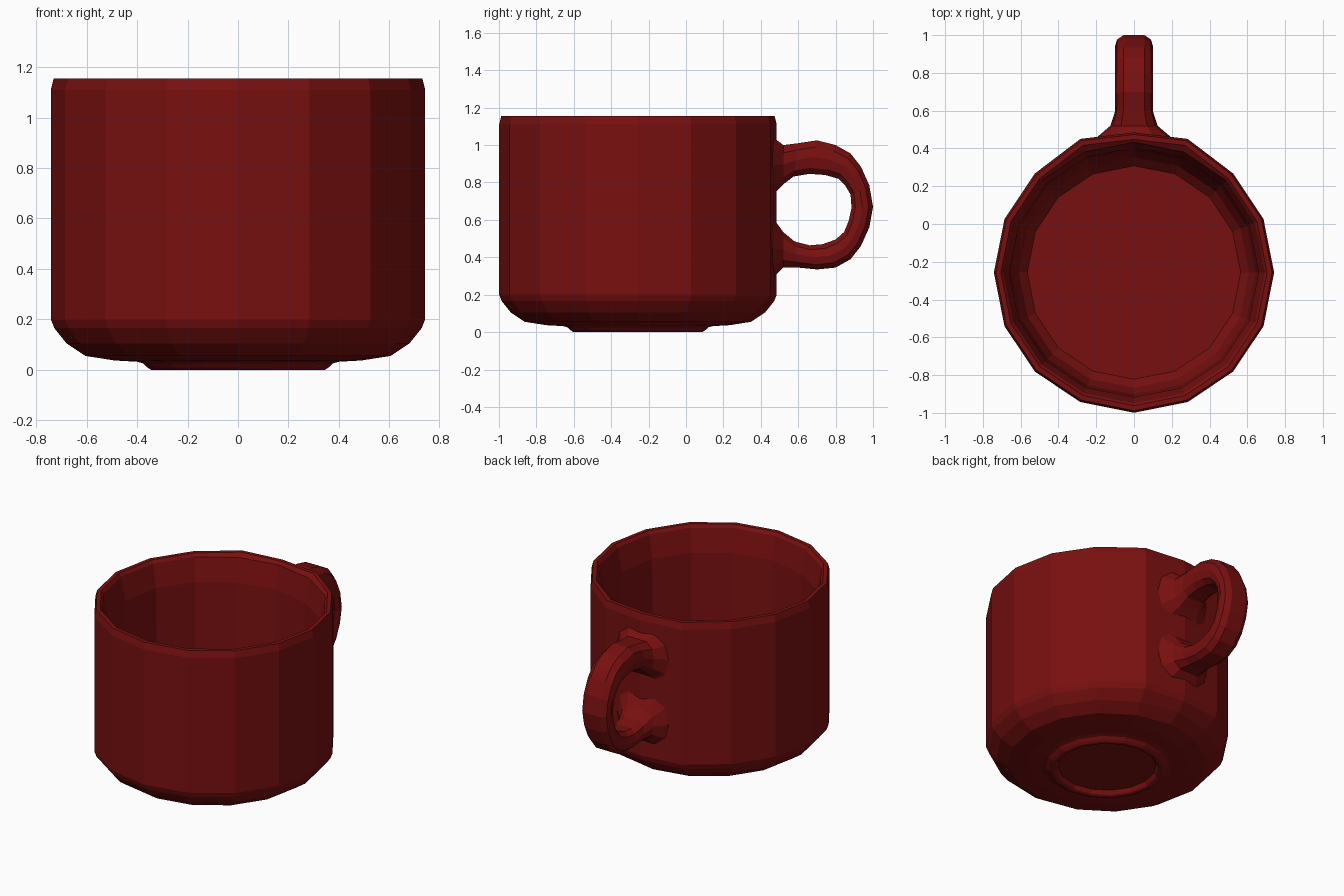
import bpy, bmesh, math

SIDES = 16
CY = -0.257  # body axis

red = bpy.data.materials.new("dark red glaze")
red.diffuse_color = (0.19, 0.005, 0.005, 1)


def finish(bm, name):
    bmesh.ops.recalc_face_normals(bm, faces=bm.faces)
    me = bpy.data.meshes.new(name)
    bm.to_mesh(me)
    bm.free()
    me.materials.append(red)
    ob = bpy.data.objects.new(name, me)
    bpy.context.collection.objects.link(ob)
    return ob


def loft(bm, rings):
    """Bridge rings of equal size and cap both ends."""
    rows = [[bm.verts.new(p) for p in ring] for ring in rings]
    for a, b in zip(rows, rows[1:]):
        for i in range(len(a)):
            j = (i + 1) % len(a)
            bm.faces.new((a[i], a[j], b[j], b[i]))
    bm.faces.new(rows[0])
    bm.faces.new(rows[-1])


# Cup body: foot recess, foot ring, rounded base, wall, rim, inside, floor
profile = [(0.30, 0.03), (0.315, 0.005), (0.325, 0.0), (0.345, 0.0),
           (0.36, 0.01), (0.375, 0.025), (0.40, 0.032), (0.49, 0.037),
           (0.605, 0.055), (0.68, 0.105), (0.728, 0.165), (0.742, 0.20),
           (0.742, 1.11), (0.731, 1.155), (0.705, 1.155), (0.69, 1.135),
           (0.66, 0.98), (0.645, 0.28), (0.61, 0.16), (0.565, 0.11)]


def body_ring(r, z):
    ring = []
    for i in range(SIDES):
        a = 2 * math.pi * i / SIDES
        x, y = r * math.cos(a), r * math.sin(a)
        if i in (3, 5) and r > 0.7:  # back is slightly flattened by the handle
            y += 0.022
        ring.append((x, CY + y, z))
    return ring


bm = bmesh.new()
loft(bm, [body_ring(r, z) for r, z in profile])
finish(bm, "cup_body")

# Handle: (outer y, z), (inner y, z), half width; flares where it meets the wall
sections = [
    ((0.44, 1.05), (0.44, 0.68), 0.22),
    ((0.475, 1.035), (0.48, 0.75), 0.175),
    ((0.52, 1.0), (0.52, 0.79), 0.125),
    ((0.60, 1.01), (0.575, 0.832), 0.102),
    ((0.70, 1.025), (0.66, 0.846), 0.10),
    ((0.80, 1.0), (0.745, 0.84), 0.10),
    ((0.88, 0.955), (0.815, 0.82), 0.10),
    ((0.935, 0.885), (0.85, 0.785), 0.10),
    ((0.98, 0.785), (0.88, 0.735), 0.10),
    ((1.0, 0.67), (0.885, 0.665), 0.10),
    ((0.98, 0.56), (0.87, 0.595), 0.10),
    ((0.935, 0.46), (0.845, 0.535), 0.10),
    ((0.88, 0.39), (0.80, 0.495), 0.10),
    ((0.80, 0.345), (0.73, 0.47), 0.10),
    ((0.70, 0.335), (0.66, 0.464), 0.10),
    ((0.60, 0.345), (0.58, 0.485), 0.102),
    ((0.52, 0.345), (0.52, 0.535), 0.125),
    ((0.475, 0.30), (0.48, 0.59), 0.175),
    ((0.44, 0.285), (0.44, 0.66), 0.22),
]
# Cross-section: (width factor, position from outer 0 to inner 1)
cross = [(-0.55, 0), (0.55, 0), (0.9, 0.2), (1, 0.5), (0.88, 0.82),
         (0.55, 1), (-0.55, 1), (-0.88, 0.82), (-1, 0.5), (-0.9, 0.2)]

bm = bmesh.new()
loft(bm, [[(w * fx, o[0] + (n[0] - o[0]) * t, o[1] + (n[1] - o[1]) * t)
           for fx, t in cross] for o, n, w in sections])
finish(bm, "handle")
